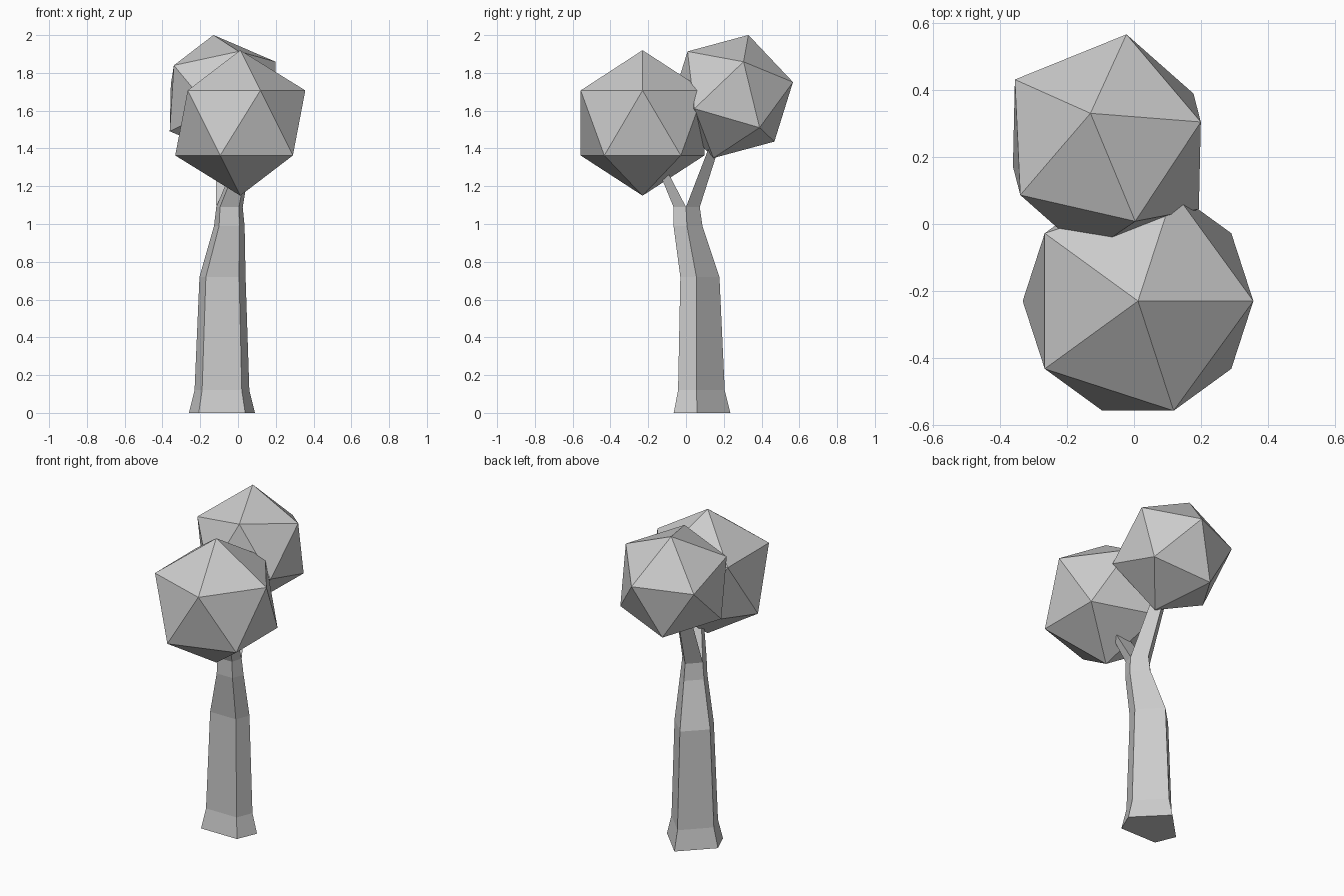
import bpy, bmesh
from mathutils import Vector, Matrix

if "Cube" in bpy.data.objects:
    bpy.data.objects.remove(bpy.data.objects["Cube"])


def ring(bm, cx, half, front_half, y0, y1, y2, z):
    """Pentagon section: front pair at y0, side pair at y1, back point at y2."""
    pts = [(cx - front_half, y0), (cx + front_half, y0),
           (cx + half, y1), (cx, y2), (cx - half, y1)]
    return [bm.verts.new((x, y, z)) for x, y in pts]


def bridge(bm, a, b):
    n = len(a)
    for i in range(n):
        j = (i + 1) % n
        bm.faces.new((a[i], a[j], b[j], b[i]))


def branch(bm, base, tip_points):
    tip = [bm.verts.new(p) for p in tip_points]
    bridge(bm, base, tip)
    bm.faces.new(tip)


def make_trunk():
    bm = bmesh.new()
    # cx, half width, front half width, front y, side y, back y, height
    sections = [(-0.085, 0.175, 0.123, -0.065, 0.058, 0.235, 0.0),
                (-0.085, 0.145, 0.105, -0.042, 0.056, 0.205, 0.12),
                (-0.082, 0.122, 0.088, -0.03, 0.055, 0.177, 0.72),
                (-0.046, 0.081, 0.054, -0.066, 0.005, 0.087, 0.99),
                (-0.045, 0.07, 0.05, -0.066, 0.0, 0.073, 1.09)]
    rings = [ring(bm, *s) for s in sections]
    bm.faces.new(list(reversed(rings[0])))
    for a, b in zip(rings, rings[1:]):
        bridge(bm, a, b)
    fl, fr, right, back, left = rings[-1]
    # front fork
    branch(bm, [fl, fr, right, left],
           [(0.0, -0.165, 1.33), (0.05, -0.165, 1.33),
            (0.065, -0.125, 1.33), (-0.015, -0.125, 1.33)])
    # rear fork
    branch(bm, [right, back, left],
           [(-0.025, 0.135, 1.44), (-0.07, 0.185, 1.44), (-0.12, 0.135, 1.44)])
    bmesh.ops.recalc_face_normals(bm, faces=bm.faces[:])
    mesh = bpy.data.meshes.new("trunk")
    bm.to_mesh(mesh)
    bm.free()
    bpy.context.collection.objects.link(bpy.data.objects.new("trunk", mesh))


def foliage(name, radius, centre, up, side):
    """Twenty-sided leaf ball with its pole along up and a ring corner toward side."""
    bpy.ops.mesh.primitive_ico_sphere_add(subdivisions=1, radius=radius)
    ob = bpy.context.object
    ob.name = name
    z = Vector(up).normalized()
    x = Vector(side)
    x = (x - z * x.dot(z)).normalized()
    rot = Matrix((x, z.cross(x), z)).transposed()
    ob.matrix_world = Matrix.Translation(centre) @ rot.to_4x4()


make_trunk()
# leaf balls
foliage("front_foliage", 0.385, (0.012, -0.23, 1.535), (0, 0, 1), (1, 0, 0))
foliage("rear_foliage", 0.342, (-0.081, 0.238, 1.675),
        (-0.143, 0.27, 0.95), (0.281, 0.067, 0.185))
